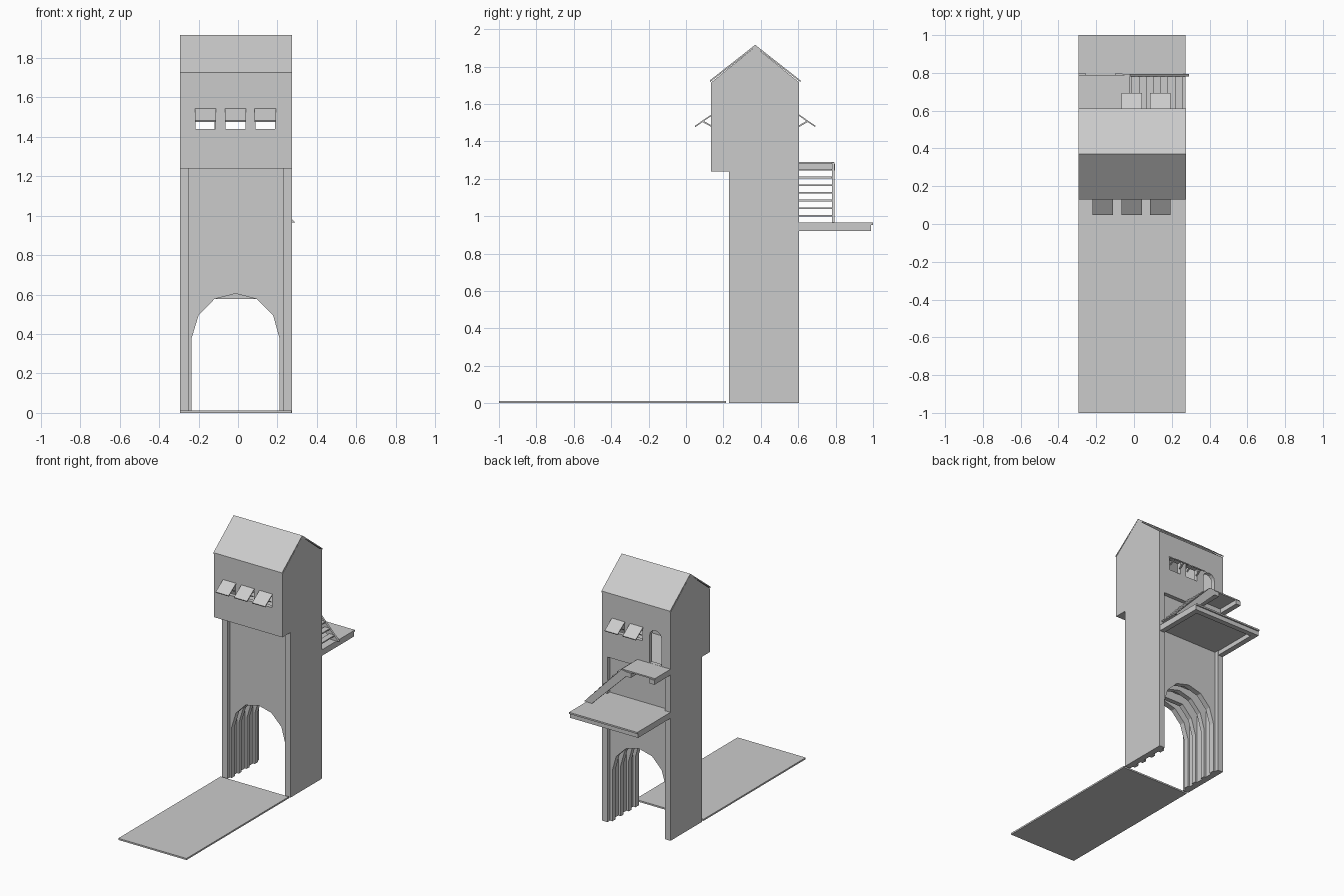
import bpy, bmesh
from math import cos, sin, pi

if "Cube" in bpy.data.objects:
    bpy.data.objects.remove(bpy.data.objects["Cube"])

XL, XR = -0.295, 0.275          # tower sides
YF, YB = 0.23, 0.605            # lower tower front / back
HF = 0.135                      # overhanging upper storey front
YM = (HF + YB) / 2              # ridge line
ZF = 1.24                       # upper storey floor


def prism(name, pts, axis, a, b):
    """Extrude a 2D profile along an axis: 'x' takes (y, z), 'y' takes (x, z)."""
    bm = bmesh.new()
    put = (lambda p, t: (t, p[0], p[1])) if axis == 'x' else (lambda p, t: (p[0], t, p[1]))
    face = bm.faces.new([bm.verts.new(put(p, a)) for p in pts])
    ext = bmesh.ops.extrude_face_region(bm, geom=[face])
    vs = [g for g in ext['geom'] if isinstance(g, bmesh.types.BMVert)]
    step = (b - a, 0, 0) if axis == 'x' else (0, b - a, 0)
    bmesh.ops.translate(bm, verts=vs, vec=step)
    bmesh.ops.recalc_face_normals(bm, faces=bm.faces)
    me = bpy.data.meshes.new(name)
    bm.to_mesh(me)
    bm.free()
    ob = bpy.data.objects.new(name, me)
    bpy.context.collection.objects.link(ob)
    return ob


def box(name, x0, x1, y0, y1, z0, z1):
    return prism(name, [(x0, z0), (x1, z0), (x1, z1), (x0, z1)], 'y', y0, y1)


def cut(target, cutters):
    for c in cutters:
        c.hide_render = True
        m = target.modifiers.new('cut', 'BOOLEAN')
        m.operation, m.solver, m.object = 'DIFFERENCE', 'EXACT', c
    bpy.context.view_layer.update()
    dg = bpy.context.evaluated_depsgraph_get()
    me = bpy.data.meshes.new_from_object(target.evaluated_get(dg))
    target.modifiers.clear()
    target.data = me
    for c in cutters:
        bpy.data.objects.remove(c)


# Bridge deck and tower side walls
box('bridge_deck', XL, 0.272, -1.0, 0.215, 0, 0.012)
IL, IR = XL + 0.045, XR - 0.045
box('side_wall_left', XL, IL, YF, YB, 0, ZF)
box('side_wall_right', IR, XR, YF, YB, 0, ZF)

# Arched walls and ribs of the gate passage
arch = [(-0.235, 0), (-0.235, 0.38), (-0.2, 0.495), (-0.12, 0.577), (-0.012, 0.605),
        (0.095, 0.577), (0.178, 0.495), (0.21, 0.38), (0.21, 0)]
flat_arch = [p for p in arch if p[1] < 0.6]


def arch_wall(name, opening, y0, y1, top):
    prism(name, [(IL, 0)] + [(IL, top), (IR, top), (IR, 0)] + opening[::-1], 'y', y0, y1)


arch_wall('front_arch_wall', arch, YF + 0.03, YF + 0.07, ZF)
arch_wall('back_arch_wall', arch, YB - 0.07, YB - 0.03, ZF)
arch_wall('passage_rib_front', flat_arch, 0.345, 0.38, 0.66)
arch_wall('passage_rib_back', arch, 0.44, 0.475, 0.66)
box('passage_ceiling', IL, IR, YF + 0.07, YB - 0.07, 0.64, 0.67)

# Upper storey: gabled shell with windows and a door
gable = [(HF, ZF), (YB, ZF), (YB, 1.715), (YM, 1.905), (HF, 1.715)]
house = prism('upper_storey', gable, 'x', XL, XR)
t = 0.03
inner = prism('room_cutter', [(HF + t, ZF + t), (YB - t, ZF + t), (YB - t, 1.70),
                              (YM, 1.875), (HF + t, 1.70)], 'x', XL + t, XR - t)
WX = [-0.165, -0.0125, 0.138]
WW = 0.05
front_cuts = [box('window_cutter', x - WW, x + WW, HF - 0.05, HF + 0.05, 1.44, 1.535) for x in WX]
back_cuts = [box('window_cutter', x - WW, x + WW, YB - 0.05, YB + 0.05, 1.44, 1.535) for x in WX[1:]]
door = [(-0.22, 1.29), (-0.12, 1.29)] + [(-0.17 + 0.05 * cos(i * pi / 6), 1.495 + 0.05 * sin(i * pi / 6))
                                         for i in range(7)]
cut(house, [inner] + front_cuts + back_cuts + [prism('door_cutter', door, 'y', YB - 0.05, YB + 0.05)])

# Thin roof sheet
prism('roof', [(HF - 0.006, 1.717), (YM, 1.905), (YB + 0.006, 1.717),
               (YB + 0.006, 1.727), (YM, 1.916), (HF - 0.006, 1.727)], 'x', XL, XR)


# Propped-open shutters
def shutter(x, wall, s):
    Y = lambda d: wall + s * d
    prism('shutter', [(Y(0), 1.535), (Y(0), 1.543), (Y(0.088), 1.483), (Y(0.085), 1.476)],
          'x', x - 0.054, x + 0.054)
    for dx in (-0.042, 0.042):
        prism('shutter_prop', [(Y(0), 1.477), (Y(0), 1.486), (Y(0.045), 1.512), (Y(0.05), 1.505)],
              'x', x + dx - 0.005, x + dx + 0.005)


for x in WX:
    shutter(x, HF, -1)
for x in WX[1:]:
    shutter(x, YB, 1)

# Rear platform on a beam frame
box('platform_deck', XL, XR - 0.003, YB - 0.03, 1.0, 0.953, 0.965)
for x in (XL, XR - 0.043):
    box('platform_side_beam', x, x + 0.04, YB, 0.99, 0.92, 0.953)
box('platform_outer_beam', XL + 0.04, XR - 0.043, 0.95, 0.99, 0.92, 0.953)

# Door landing with brackets
box('landing_deck', XL, -0.02, YB, 0.79, 1.279, 1.289)
for x in (XL, -0.1):
    box('landing_beam', x, x + 0.04, YB, 0.797, 1.245, 1.279)
box('landing_ledger', XL + 0.04, -0.1, YB, 0.625, 1.245, 1.279)

# Stair: outer stringer and treads
prism('stair_stringer', [(0.29, 0.965), (0.225, 0.965), (-0.06, 1.245), (-0.06, 1.279),
                         (-0.02, 1.287)], 'y', 0.78, 0.795)
for i in range(7):
    x, z = 0.235 - 0.038 * i, 0.997 + 0.041 * i
    box('stair_tread', x - 0.022, x + 0.022, YB, 0.78, z, z + 0.009)
